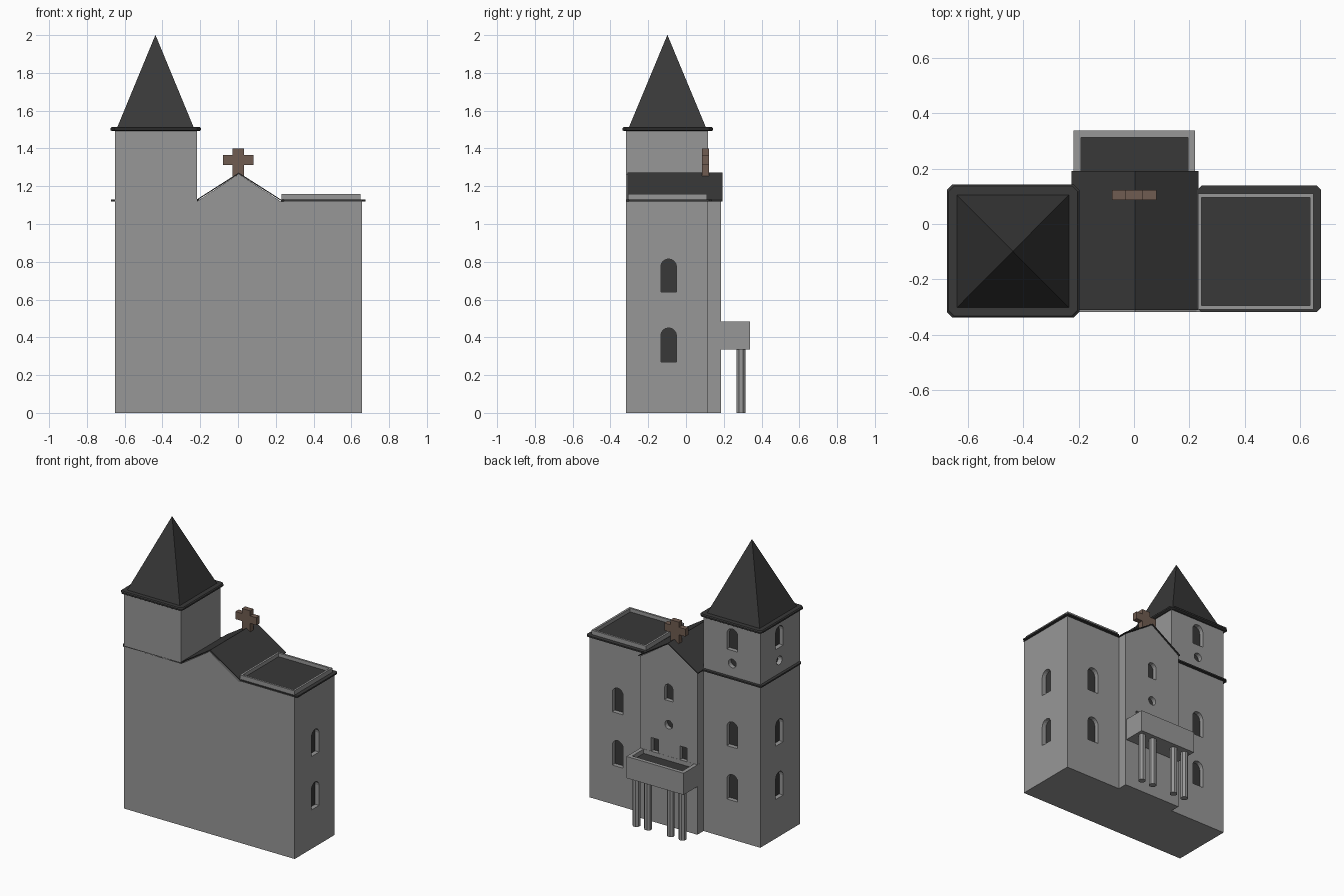
import bpy, bmesh, math

if "Cube" in bpy.data.objects:
    bpy.data.objects.remove(bpy.data.objects["Cube"], do_unlink=True)


def material(name, rgb):
    m = bpy.data.materials.new(name)
    m.use_nodes = True
    m.diffuse_color = (*rgb, 1)
    bsdf = next(n for n in m.node_tree.nodes if n.type == "BSDF_PRINCIPLED")
    bsdf.inputs["Base Color"].default_value = (*rgb, 1)
    return m


STONE = material("grey stone", (0.31, 0.31, 0.31))
SLATE = material("dark slate", (0.04, 0.04, 0.04))
WOOD = material("brown wood", (0.16, 0.107, 0.082))


def finish(bm, name, mat):
    bmesh.ops.recalc_face_normals(bm, faces=bm.faces)
    mesh = bpy.data.meshes.new(name)
    bm.to_mesh(mesh)
    bm.free()
    mesh.materials.append(mat)
    obj = bpy.data.objects.new(name, mesh)
    bpy.context.collection.objects.link(obj)
    return obj


def add_loft(bm, rings):
    """Skin matching point rings and cap both ends."""
    loops = [[bm.verts.new(p) for p in ring] for ring in rings]
    n = len(loops[0])
    for a, b in zip(loops, loops[1:]):
        for i in range(n):
            j = (i + 1) % n
            bm.faces.new((a[i], a[j], b[j], b[i]))
    bm.faces.new(loops[0])
    bm.faces.new(loops[-1])


def loft(name, rings, mat):
    bm = bmesh.new()
    add_loft(bm, rings)
    return finish(bm, name, mat)


def rect(x0, x1, y0, y1, z, cut=0):
    """Rectangle ring, optionally with chamfered corners."""
    if not cut:
        return [(x0, y0, z), (x1, y0, z), (x1, y1, z), (x0, y1, z)]
    return [(x0 + cut, y0, z), (x1 - cut, y0, z), (x1, y0 + cut, z), (x1, y1 - cut, z),
            (x1 - cut, y1, z), (x0 + cut, y1, z), (x0, y1 - cut, z), (x0, y0 + cut, z)]


def box(name, x0, x1, y0, y1, z0, z1, mat, cut=0):
    return loft(name, [rect(x0, x1, y0, y1, z, cut) for z in (z0, z1)], mat)


def tray(name, x0, x1, y0, y1, z0, z1, t, floor):
    """Open box with a low inner floor."""
    def inner(z):
        return rect(x0 + t, x1 - t, y0 + t, y1 - t, z)
    loft(name, [rect(x0, x1, y0, y1, z0), rect(x0, x1, y0, y1, z1), inner(z1), inner(floor)], STONE)
    box(name + "_floor", x0 + t, x1 - t, y0 + t, y1 - t, floor, floor + 0.005, SLATE)


# Window outlines in (across, up) coordinates
def arch(u, z0, z1, w=0.083):
    r = w / 2
    top = [(u + r * math.cos(math.pi * i / 8), z1 - r + r * math.sin(math.pi * i / 8)) for i in range(9)]
    return [(u - r, z0), (u + r, z0)] + top


def round_hole(u, z, r=0.03):
    return [(u + r * math.cos(math.tau * i / 16), z + r * math.sin(math.tau * i / 16)) for i in range(16)]


def door(u, z0, z1, w=0.055):
    return [(u - w / 2, z0), (u + w / 2, z0), (u + w / 2, z1), (u - w / 2, z1)]


def place(side, plane, outline, depth):
    if side == "back":
        return [(u, plane - depth, z) for u, z in outline]
    s = 1 if side == "left" else -1
    return [(s * (plane - depth), u, z) for u, z in outline]


def cut_windows(wall, openings, depth=0.035):
    """Recess every opening and set a dark pane at its back."""
    cuts, panes = bmesh.new(), bmesh.new()
    for side, plane, outline in openings:
        add_loft(cuts, [place(side, plane, outline, d) for d in (-0.02, depth)])
        add_loft(panes, [place(side, plane, outline, d) for d in (depth - 0.005, depth)])
    finish(panes, wall.name + "_window_panes", SLATE)
    cutter = finish(cuts, wall.name + "_cutter", STONE)
    cutter.hide_render = True
    mod = wall.modifiers.new("windows", "BOOLEAN")
    mod.operation = "DIFFERENCE"
    mod.solver = "EXACT"
    mod.object = cutter
    bpy.context.view_layer.objects.active = wall
    bpy.ops.object.modifier_apply(modifier=mod.name)
    bpy.data.objects.remove(cutter, do_unlink=True)


FRONT, BACK, MID_BACK = -0.317, 0.117, 0.185
EAVE, MID_Y = 1.12, -0.092
FLOORS = [(0.27, 0.45), (0.64, 0.815)]

# Main walls
tower = box("tower_walls", -0.652, -0.217, FRONT, BACK, 0, 1.5, STONE)
wing = box("wing_walls", 0.225, 0.657, FRONT, BACK, 0, EAVE, STONE)
centre = box("centre_walls", -0.217, 0.225, FRONT, MID_BACK, 0, EAVE, STONE)

# Windows
tower_holes, wing_holes = [], []
for z0, z1 in FLOORS + [(1.31, 1.46)]:
    tower_holes += [("back", BACK, arch(-0.437, z0, z1)), ("right", 0.652, arch(MID_Y, z0, z1))]
for z0, z1 in FLOORS:
    wing_holes += [("back", BACK, arch(0.442, z0, z1)), ("left", 0.657, arch(MID_Y, z0, z1))]
tower_holes += [("back", BACK, round_hole(-0.437, 1.22)), ("right", 0.652, round_hole(MID_Y, 1.22))]
cut_windows(tower, tower_holes)
cut_windows(wing, wing_holes)
cut_windows(centre, [("back", MID_BACK, o) for o in (
    arch(0.003, 0.87, 0.985, 0.065), round_hole(0.003, 0.704),
    door(-0.11, 0.45, 0.58), door(0.11, 0.45, 0.58))])

# Eave bands around the two wings
box("tower_band", -0.672, -0.2, FRONT, 0.138, EAVE, EAVE + 0.01, SLATE, 0.015)
box("wing_band", 0.228, 0.675, FRONT, 0.138, EAVE, EAVE + 0.01, SLATE, 0.015)

# Tower cornice and spire
loft("tower_cornice", [rect(-0.675 + i, -0.197 - i, -0.337 + i, 0.143 - i, z, 0.02)
                       for i, z in ((0.008, 1.492), (0, 1.497), (0, 1.507), (0.006, 1.513))], SLATE)
loft("spire", [rect(-0.64, -0.234, -0.303, 0.106, 1.51),
               rect(-0.4375, -0.4365, -0.099, -0.098, 2.0)], SLATE)

# Flat roof with parapet on the wing
tray("wing_parapet", 0.23, 0.648, -0.308, 0.11, EAVE, 1.16, 0.014, 1.13)

# Gabled centre roof: stone gable with thin slate slopes
loft("gable", [[(-0.217, y, EAVE), (0.225, y, EAVE), (0.004, y, 1.264)] for y in (FRONT, MID_BACK)], STONE)
for name, x in (("roof_slope_right", -0.225), ("roof_slope_left", 0.233)):
    loft(name, [[(x, y, EAVE), (0.004, y, 1.264), (0.004, y, 1.272), (x, y, EAVE + 0.006)]
                for y in (FRONT + 0.006, MID_BACK + 0.007)], SLATE)

# Cross on the ridge
box("cross_post", -0.03, 0.033, 0.086, 0.122, 1.25, 1.4, WOOD)
box("cross_arms", -0.08, 0.081, 0.086, 0.122, 1.313, 1.365, WOOD)

# Balcony on columns
tray("balcony", -0.218, 0.22, MID_BACK - 0.025, 0.338, 0.335, 0.485, 0.026, 0.45)
for i, x in enumerate((-0.177, -0.087, 0.087, 0.177)):
    ring = [(x + 0.025 * math.cos(math.tau * (k + 0.5) / 8), 0.291 + 0.025 * math.sin(math.tau * (k + 0.5) / 8))
            for k in range(8)]
    loft(f"balcony_column_{i + 1}", [[(px, py, z) for px, py in ring] for z in (0, 0.34)], STONE)
